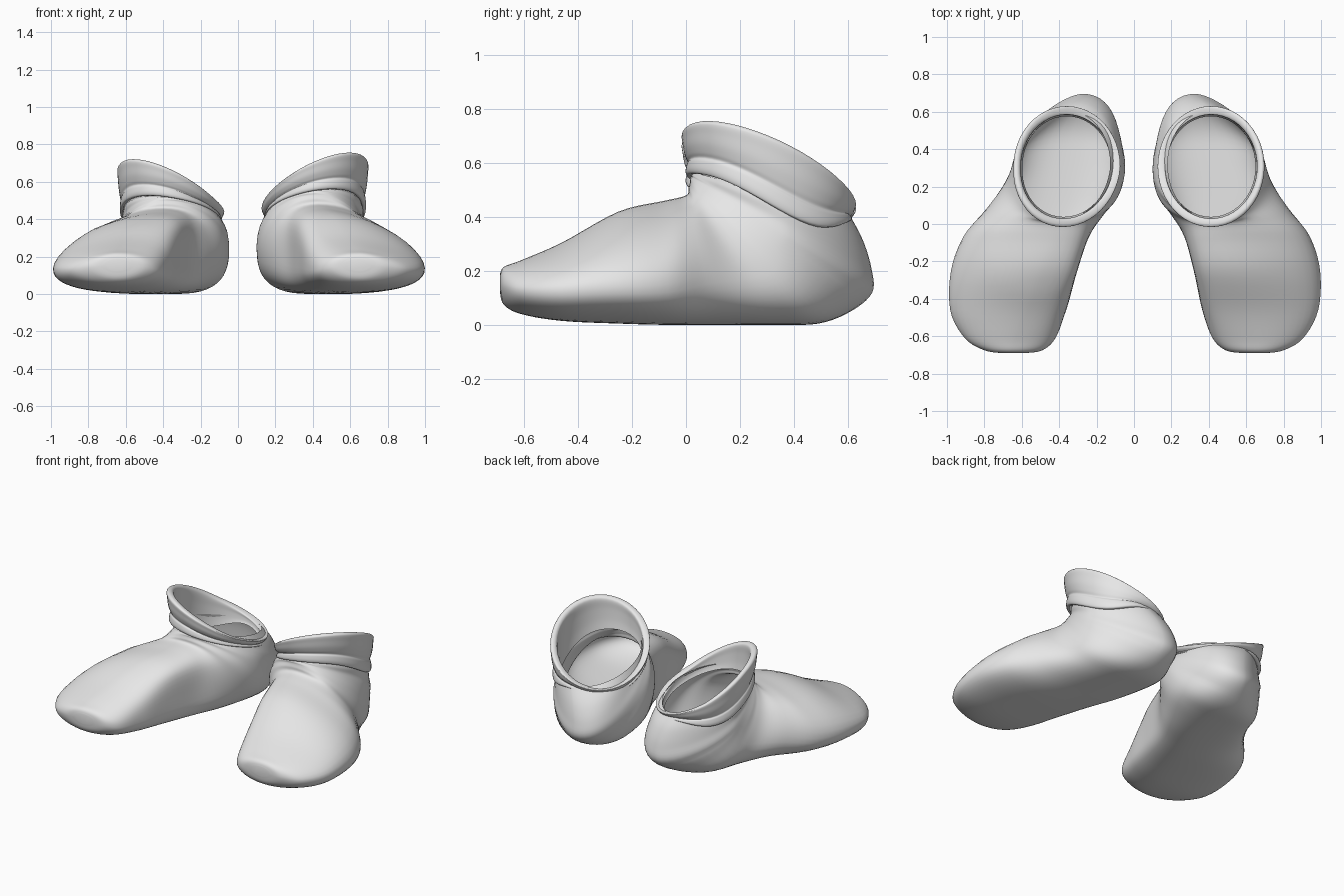
import bpy
import bmesh
from math import sin, cos, pi, copysign

cube = bpy.data.objects.get("Cube")
if cube:
    bpy.data.objects.remove(cube)

SEGMENTS = 48
STEPS = 5

grey = bpy.data.materials.new("plain_grey")
grey.use_nodes = True
grey.diffuse_color = (0.8, 0.8, 0.8, 1)
grey.node_tree.nodes["Principled BSDF"].inputs["Base Color"].default_value = grey.diffuse_color

# Shoe sections from toe to ankle, fanning round the instep:
# top y, top z, bottom y, bottom z, inner x, outer x, top x, bottom x, height of widest point
SECTIONS = [
    (-.69, .185, -.69, .125, .58, .71, .65, .65, .5),
    (-.675, .215, -.675, .075, .49, .8, .65, .65, .5),
    (-.61, .24, -.61, .04, .42, .905, .63, .65, .45),
    (-.46, .305, -.46, .015, .365, .985, .57, .65, .4),
    (-.25, .42, -.25, .005, .32, .995, .5, .6, .33),
    (-.08, .46, -.06, 0, .27, .94, .44, .54, .33),
    (0, .48, .12, 0, .19, .83, .43, .46, .4),
    (.01, .51, .32, 0, .12, .74, .42, .42, .42),
    (.015, .53, .49, .005, .1, .705, .42, .38, .45),
    (.015, .54, .61, .05, .105, .69, .41, .34, .5),
    (.02, .55, .69, .12, .12, .68, .41, .33, .5),
    (.02, .555, .687, .21, .14, .67, .41, .33, .5),
    (.025, .56, .655, .315, .16, .67, .41, .36, .5),
    (.03, .565, .605, .41, .18, .66, .41, .41, .5),
]

# Collar profile from loose fold edge, over the rim, down the lining:
# scale of the ring, blend from rim plane (0) to fold plane (1)
COLLAR = [(.9, 1.02), (.95, 1), (.965, .9), (.95, .75), (.93, .68), (.955, .58), (.985, .4),
          (1, .2), (1.01, .06), (1, 0), (.96, -.03), (.9, 0), (.87, .1), (.87, .4),
          (.86, .8), (.84, 1.1)]


def power(value, exponent):
    return copysign(abs(value) ** exponent, value)


def clamp(value):
    return min(1, max(0, value))


def smooth_rows(rows):
    """Catmull-Rom interpolation between neighbouring rows."""
    result = []
    last = len(rows) - 1
    for i in range(last):
        quad = [rows[max(i - 1, 0)], rows[i], rows[i + 1], rows[min(i + 2, last)]]
        for step in range(STEPS):
            t = step / STEPS
            result.append([
                b + t / 2 * (c - a + t * (2 * a - 5 * b + 4 * c - d + t * (3 * (b - c) + d - a)))
                for a, b, c, d in zip(*quad)])
    result.append(rows[-1])
    return result


def shoe_ring(row):
    top_y, top_z, low_y, low_z, inner, outer, top_x, low_x, widest = row
    low_z = max(low_z, 0)
    middle, half = (inner + outer) / 2, (outer - inner) / 2
    slope = .12 * clamp(-4 * low_y)
    ring = []
    for i in range(SEGMENTS):
        angle = 2 * pi * i / SEGMENTS
        s, c = sin(angle), cos(angle)
        # Outer side slopes flatter above and pinches towards the heel tip below
        if s > 0:
            exponent, reach, lean = 1 + copysign(slope, c), 1 - widest, top_x - middle
        else:
            exponent, reach, lean = min(1.2 if c > 0 else 1, .78 + 4 * low_z), widest, low_x - middle
        v = widest + reach * power(s, exponent)
        x = middle + half * power(c, exponent) + lean * s * s
        ring.append((x, low_y + (top_y - low_y) * v, low_z + (top_z - low_z) * v))
    return ring


def collar_ring(row):
    scale, blend = row
    ring = []
    for i in range(SEGMENTS):
        angle = 2 * pi * i / SEGMENTS
        dx, dy = .283 * cos(angle), .32 * sin(angle)
        rim = .577 + .41 * dx - .4 * dy
        sag = .06 * max(0, cos(angle - .5)) ** 3 - .05 * max(0, sin(angle)) ** 4
        fold = .45 + .15 * dx - .33 * dy - sag
        ring.append((.412 + scale * dx, .307 + scale * dy, rim + (fold - rim) * blend))
    return ring


def place(point, side):
    """Left shoe stays; right shoe is mirrored, turned in at the heel and a little lower."""
    x, y, z = point
    if side > 0:
        return point
    return (-x + .053 * clamp((y + .5) / .8), y, z - .035 * clamp((z - .35) / .2))


def loft(name, rings, side, cap_start=False):
    bm = bmesh.new()
    loops = [[bm.verts.new(place(p, side)) for p in ring] for ring in rings]
    for first, second in zip(loops, loops[1:]):
        for i in range(SEGMENTS):
            j = (i + 1) % SEGMENTS
            bm.faces.new((first[i], first[j], second[j], second[i]))
    if cap_start:
        bm.faces.new(loops[0])
    bmesh.ops.recalc_face_normals(bm, faces=bm.faces)
    mesh = bpy.data.meshes.new(name)
    bm.to_mesh(mesh)
    bm.free()
    mesh.materials.append(grey)
    obj = bpy.data.objects.new(name, mesh)
    bpy.context.collection.objects.link(obj)
    bpy.ops.object.select_all(action='DESELECT')
    obj.select_set(True)
    bpy.context.view_layer.objects.active = obj
    bpy.ops.object.shade_smooth_by_angle(angle=.8)


# Build both shoes
for label, side in (("left", 1), ("right", -1)):
    loft(label + "_shoe_body", [shoe_ring(r) for r in smooth_rows(SECTIONS)], side, True)
    loft(label + "_shoe_collar", [collar_ring(r) for r in smooth_rows(COLLAR)], side)
